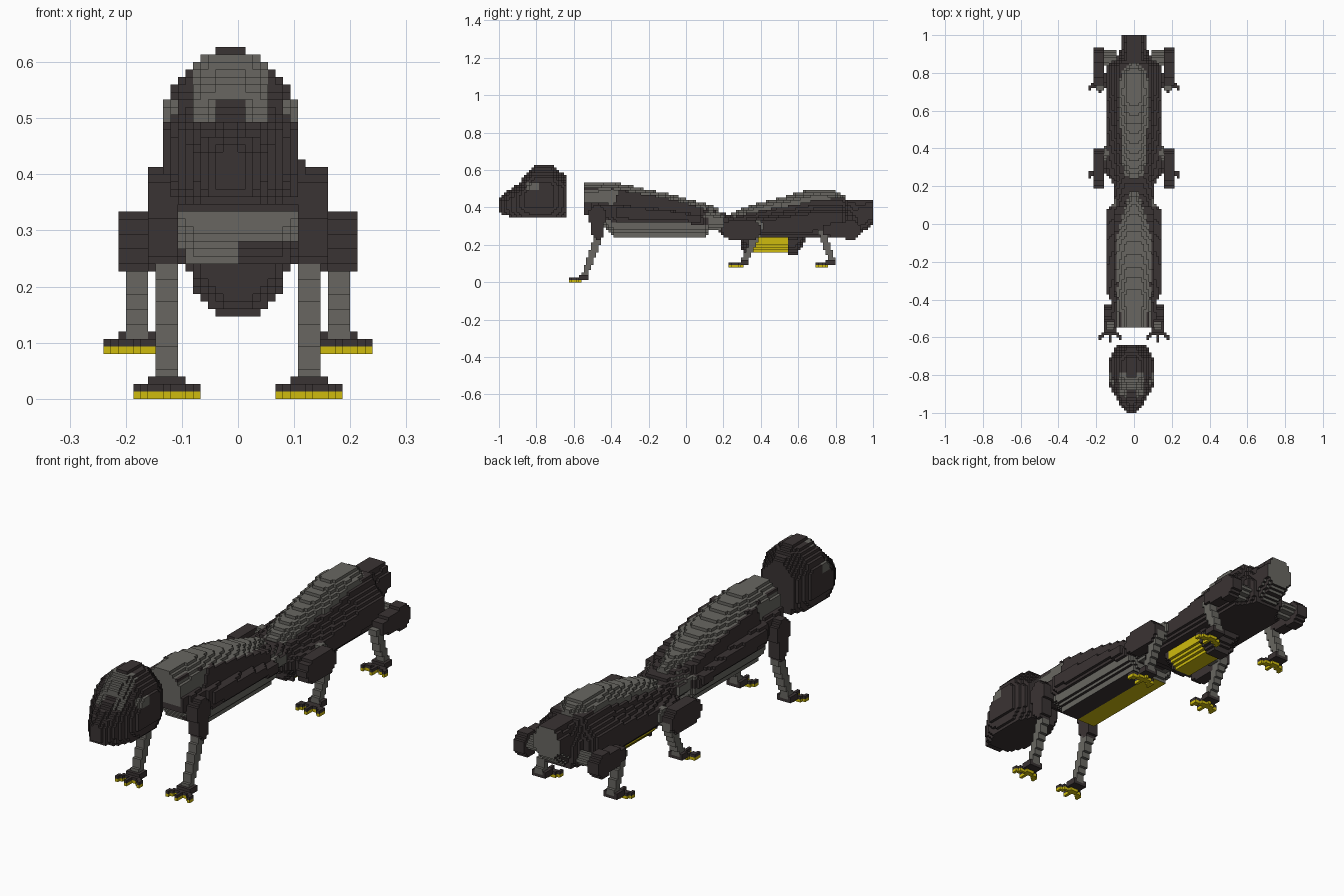
import bpy, bmesh, math
from mathutils import Vector

if "Cube" in bpy.data.objects:
    bpy.data.objects.remove(bpy.data.objects["Cube"], do_unlink=True)

V = 2 / 150          # edge length of one block
DARK, GREY, YELLOW = range(3)
taken = set()        # every filled cell
parts = []           # (name, cells, colour rule)


def material(name, colour):
    mat = bpy.data.materials.new(name)
    mat.use_nodes = True
    mat.diffuse_color = (*colour, 1)
    mat.node_tree.nodes["Principled BSDF"].inputs["Base Color"].default_value = (*colour, 1)
    return mat


MATS = [material("dark brown shell", (0.042, 0.033, 0.033)),
        material("warm grey plate", (0.138, 0.134, 0.12)),
        material("yellow", (0.62, 0.5, 0.004))]


def add_part(name, low, high, inside, colour):
    """Fill the free cells of a box whose centres pass the inside test."""
    ranges = [range(math.floor(a / V) - 1, math.ceil(b / V) + 1) for a, b in zip(low, high)]
    cells = set()
    for i in ranges[0]:
        for j in ranges[1]:
            for k in ranges[2]:
                if (i, j, k) not in taken and inside((i + .5) * V, (j + .5) * V, (k + .5) * V):
                    cells.add((i, j, k))
    taken.update(cells)
    rule = colour if callable(colour) else (lambda x, y, z, n: colour)
    parts.append((name, cells, rule))


def interp(table, t):
    """Linear lookup in rows whose first column is the key."""
    for a, b in zip(table, table[1:]):
        if t <= b[0]:
            f = max(0, (t - a[0]) / (b[0] - a[0]))
            return [p + (q - p) * f for p, q in zip(a[1:], b[1:])]
    return table[-1][1:]


def loft(name, stations, section, colour, cx=0):
    """Stations are y, half width, bottom, top; section is height fraction, width fraction."""
    def inside(x, y, z):
        if not stations[0][0] < y < stations[-1][0]:
            return False
        w, zb, zt = interp(stations, y)
        return zb < z < zt and abs(x - cx) < w * interp(section, (z - zb) / (zt - zb))[0]
    w = max(s[1] for s in stations)
    add_part(name, (cx - w, stations[0][0], min(s[2] for s in stations)),
             (cx + w, stations[-1][0], max(s[3] for s in stations)), inside, colour)


def limb(name, side, cx, hx, a, b, colour):
    """Tapered flat-sided limb between two (y, z, radius) ends."""
    p, q = Vector(a[:2]), Vector(b[:2])
    d = q - p

    def inside(x, y, z):
        if abs(x * side - cx) > hx:
            return False
        c = Vector((y, z))
        t = min(1, max(0, (c - p).dot(d) / d.length_squared))
        return (c - p - d * t).length < a[2] + (b[2] - a[2]) * t
    r = max(a[2], b[2])
    add_part(name, (side * cx - hx, min(p.x, q.x) - r, min(p.y, q.y) - r),
             (side * cx + hx, max(p.x, q.x) + r, max(p.y, q.y) + r), inside, colour)


def foot(name, side, cx, y0, z0):
    """Dark palm with a long middle toe and slanted side toes on yellow pads."""
    def inside(x, y, z):
        dx, dy, dz = abs(x * side - cx), y - y0, z - z0
        if not 0 < dz < 3 * V:
            return False
        if dz > 2 * V:
            return dx < .035 and .06 < dy < .11
        palm = dx < .034 and .05 < dy < .11 and dz > V
        middle = dx < .008 and 0 < dy < .06
        slant = dx < .06 and abs(dy - .06 + dx / 2) < .011
        tips = .045 < dx < .06 and .012 < dy < .045
        return palm or middle or slant or tips
    add_part(name, (side * cx - .08, y0, z0), (side * cx + .08, y0 + .12, z0 + .04), inside,
             lambda x, y, z, n: YELLOW if z < z0 + V else DARK)


# Head with a grey visor and side eyes
def head_colour(x, y, z, n):
    dx = abs(x + V)
    eye = dx > .07 and -.86 < y < -.79 and .49 < z < .54
    arch = dx < .03 and z < .53
    visor = dx < .068 and -.93 < y < -.78 and .49 < z < .61 and not arch and n[0] == 0
    return GREY if eye or visor else DARK


loft("head", [(-1, .025, .37, .45), (-.97, .05, .355, .475), (-.9, .095, .35, .525),
              (-.86, .115, .35, .57), (-.81, .121, .35, .625), (-.72, .121, .35, .625),
              (-.64, .08, .35, .57)],
     [(0, .8), (.25, 1), (.58, 1), (.68, .95), (.78, .82), (.87, .62), (.96, .35), (1, .2)],
     head_colour, cx=-V)

# Front body: back plate, shell and belly
DOME = [(0, 1), (.55, 1), (1, .4)]
loft("front_back_plate", [(-.553, .1, .38, .533), (-.38, .1, .42, .533), (-.1, .1, .41, .475),
                          (.05, .06, .38, .435), (.17, .02, .36, .4)], DOME, GREY)
loft("front_shell", [(-.553, .11, .36, .505), (-.42, .12, .33, .505), (-.36, .147, .32, .495),
                     (-.1, .147, .32, .45), (.08, .147, .31, .4), (.12, .1, .3, .38)],
     [(0, .88), (.2, 1), (.48, 1), (.54, .73), (1, .68)], DARK)


def belly_colour(x, y, z, n):
    if x < 0:
        return YELLOW if n[2] < 0 and z < .253 else GREY
    front = n[1] < 0 and z < .28
    return DARK if n[2] < 0 or front else GREY


loft("front_belly", [(-.44, .1, .3, .36), (-.38, .12, .24, .36), (.1, .12, .24, .36),
                     (.13, .1, .28, .36)], [(0, .7), (.4, 1), (1, 1)], belly_colour)
loft("waist", [(.1, .107, .28, .4), (.2, .1, .27, .37), (.25, .09, .26, .36)],
     [(0, .6), (.3, 1), (.7, 1), (1, .5)],
     lambda x, y, z, n: GREY if abs(x) > .05 and y < .2 and n[2] <= 0 else DARK)

# Rear body: back plate, shell, tail and belly pod
loft("rear_back_plate", [(.23, .04, .32, .365), (.34, .07, .35, .41), (.68, .077, .41, .5),
                         (.78, .073, .41, .5), (.83, .05, .41, .475), (.85, .03, .41, .46)],
     DOME, GREY)
loft("rear_shell", [(.18, .08, .26, .32), (.25, .14, .24, .35), (.5, .147, .24, .405),
                    (.72, .147, .24, .455), (.84, .147, .24, .455), (.87, .1, .235, .43),
                    (.92, .07, .235, .43)],
     [(0, .75), (.2, 1), (.6, 1), (.78, .72), (1, .55)], DARK)
loft("tail", [(.84, .067, .235, .435), (.9, .067, .235, .435), (1, .067, .31, .435)],
     [(0, .55), (.3, 1), (.7, 1), (1, .55)],
     lambda x, y, z, n: GREY if n[1] > 0 else DARK)
POD = [(0, .4), (.25, .62), (.55, .87), (1, 1)]
loft("pod_front_cap", [(.29, .07, .19, .245), (.333, .093, .147, .245)], POD, DARK)
loft("belly_pod", [(.333, .088, .16, .245), (.547, .088, .16, .245)], POD, YELLOW)
loft("pod_rear_cap", [(.547, .093, .147, .245), (.59, .093, .147, .245),
                      (.64, .07, .22, .245)], POD, DARK)

# Three pairs of legs
for side, label in ((1, "left"), (-1, "right")):
    limb(f"{label}_front_thigh", side, .133, .027, (-.475, .365, .047), (-.47, .26, .03), DARK)
    limb(f"{label}_front_shin", side, .127, .02, (-.47, .23, .022), (-.54, .04, .017), GREY)
    foot(f"{label}_front_foot", side, 9.5 * V, -.627, 0)
    limb(f"{label}_middle_shin", side, .18, .02, (.38, .265, .02), (.315, .12, .017), GREY)
    limb(f"{label}_middle_thigh", side, .187, .027, (.35, .28, .053), (.24, .28, .05), DARK)
    limb(f"{label}_middle_hip", side, .147, .014, (.38, .3, .03), (.36, .28, .03), GREY)
    foot(f"{label}_middle_foot", side, 13.5 * V, .23, 6 * V)
    limb(f"{label}_rear_shin", side, .18, .02, (.73, .265, .02), (.78, .12, .017), GREY)
    limb(f"{label}_rear_thigh", side, .187, .027, (.88, .28, .053), (.76, .28, .03), DARK)
    limb(f"{label}_rear_hip", side, .125, .036, (.89, .29, .025), (.87, .28, .025), GREY)
    foot(f"{label}_rear_foot", side, 13.5 * V, .69, 6 * V)

# Turn the outer sides of each part's cells into flat faces
for name, cells, rule in parts:
    bm = bmesh.new()
    verts = {}

    def corner(c):
        if c not in verts:
            verts[c] = bm.verts.new([v * V for v in c])
        return verts[c]

    for cell in sorted(cells):
        for axis in range(3):
            u, w = (axis + 1) % 3, (axis + 2) % 3
            for step in (1, -1):
                n = [0, 0, 0]
                n[axis] = step
                if tuple(a + b for a, b in zip(cell, n)) in taken:
                    continue
                ring = []
                for du, dw in ((0, 0), (1, 0), (1, 1), (0, 1))[::step]:
                    c = list(cell)
                    c[axis] += step > 0
                    c[u] += du
                    c[w] += dw
                    ring.append(corner(tuple(c)))
                face = bm.faces.new(ring)
                face.material_index = rule(*[(a + .5) * V for a in cell], n)
    mesh = bpy.data.meshes.new(name)
    bm.to_mesh(mesh)
    bm.free()
    for mat in MATS:
        mesh.materials.append(mat)
    bpy.context.collection.objects.link(bpy.data.objects.new(name, mesh))
